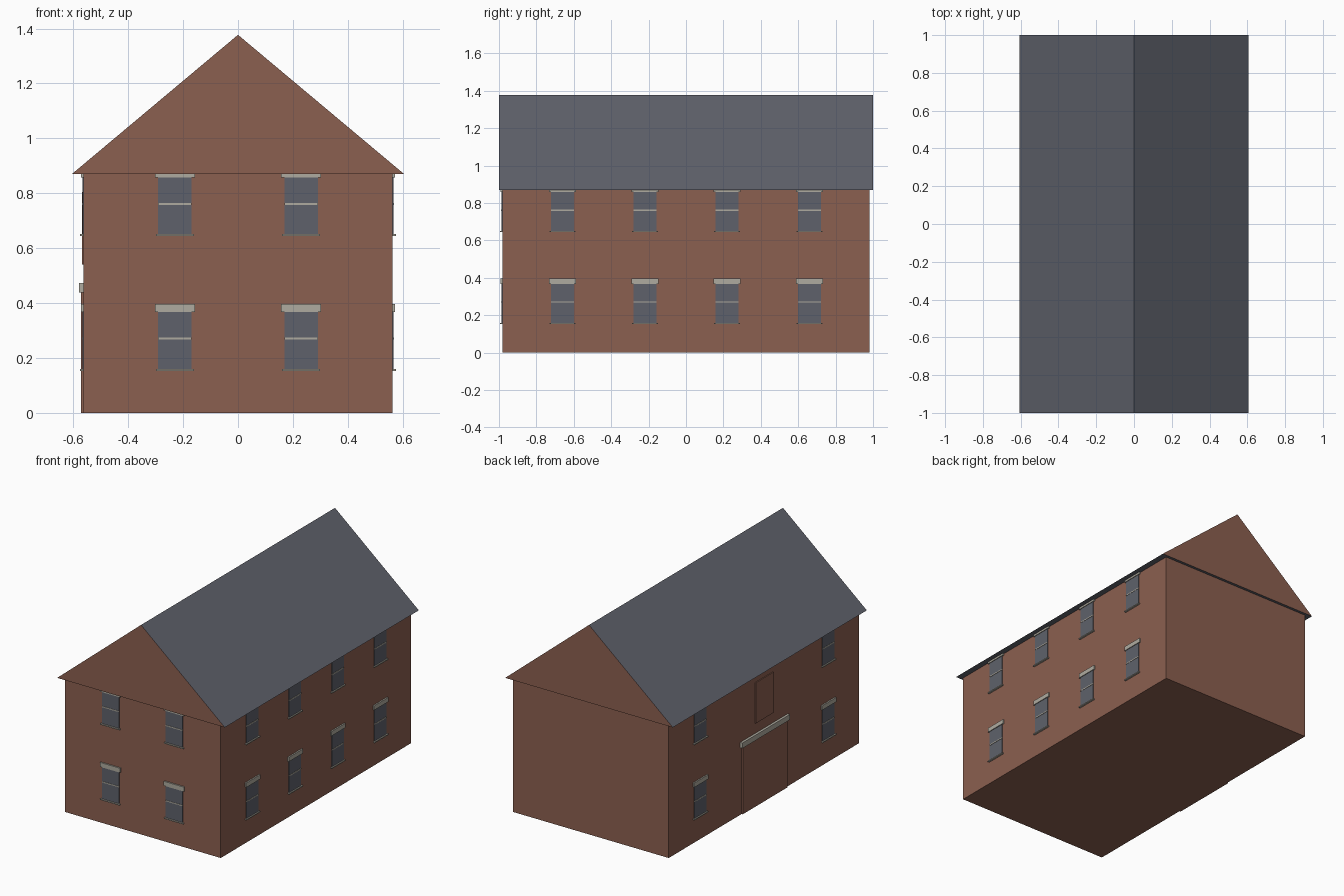
import bpy
import bmesh
from mathutils import Matrix, Vector
from math import radians

cube = bpy.data.objects.get("Cube")
if cube:
    bpy.data.objects.remove(cube, do_unlink=True)


def make_material(name, rgb):
    mat = bpy.data.materials.new(name)
    mat.use_nodes = True
    mat.diffuse_color = (*rgb, 1)
    mat.node_tree.nodes["Principled BSDF"].inputs["Base Color"].default_value = (*rgb, 1)
    return mat


BRICK = make_material("red brick", (0.26, 0.115, 0.08))
SLATE = make_material("roof slate", (0.115, 0.121, 0.148))
GLASS = make_material("window glass", (0.113, 0.121, 0.147))
STONE = make_material("pale stone", (0.43, 0.41, 0.35))

# Overall sizes
WALL_X, WALL_Y = 0.563, 0.982
EAVE_X, EAVE_Y, EAVE_Z, RIDGE_Z = 0.605, 1.0, 0.87, 1.377
STOREY = 0.491


def add_object(name, bm, *mats):
    bmesh.ops.recalc_face_normals(bm, faces=bm.faces)
    mesh = bpy.data.meshes.new(name)
    bm.to_mesh(mesh)
    bm.free()
    for mat in mats:
        mesh.materials.append(mat)
    obj = bpy.data.objects.new(name, mesh)
    bpy.context.collection.objects.link(obj)
    return obj


def box(name, mat, low, high, place=Matrix()):
    """Box between two corners, moved by a placement matrix."""
    low, high = Vector(low), Vector(high)
    bm = bmesh.new()
    bmesh.ops.create_cube(bm, size=1)
    for v in bm.verts:
        v.co = place @ ((low + high) / 2 + v.co * (high - low))
    return add_object(name, bm, mat)


def panel(name, mat, place, width, bottom, top, depth):
    """Plate lying on a wall; local -y points out of the wall."""
    return box(name, mat, (-width / 2, -depth, bottom), (width / 2, 0.01, top), place)


def window(name, place):
    panel(name + "_glass", GLASS, place, 0.123, 0.158, 0.368, 0.004)
    panel(name + "_glazing_bar", STONE, place, 0.123, 0.267, 0.274, 0.006)
    panel(name + "_sill", STONE, place, 0.139, 0.153, 0.160, 0.012)
    panel(name + "_lintel", STONE, place, 0.145, 0.367, 0.396, 0.009)


# Brick walls
box("walls", BRICK, (-WALL_X, -WALL_Y, 0), (WALL_X, WALL_Y, EAVE_Z + 0.01))

# Gabled roof: slate slopes and soffit, brick gable ends
bm = bmesh.new()
ends = [[bm.verts.new((x, y, z)) for x, z in
         ((-EAVE_X, EAVE_Z), (EAVE_X, EAVE_Z), (0, RIDGE_Z))]
        for y in (-EAVE_Y, EAVE_Y)]
for end in ends:
    bm.faces.new(end)
for i in range(3):
    j = (i + 1) % 3
    bm.faces.new((ends[0][i], ends[0][j], ends[1][j], ends[1][i]))
bm.normal_update()
for face in bm.faces:
    face.material_index = 1 if abs(face.normal.y) > 0.5 else 0
add_object("roof", bm, SLATE, BRICK)

# Wall placements: a wall's centre line, turned to face outwards
front = Matrix.Translation((0, -WALL_Y, 0))
right = Matrix.Translation((WALL_X, 0, 0)) @ Matrix.Rotation(radians(90), 4, "Z")
left = Matrix.Translation((-WALL_X, 0, 0)) @ Matrix.Rotation(radians(-90), 4, "Z")

# Two storeys of windows on three walls
layout = (("front_window", front, (-0.23, 0.23)),
          ("plus_x_window", right, (-0.66, -0.22, 0.22, 0.66)),
          ("minus_x_window", left, (-0.66, 0.66)))
for name, wall, offsets in layout:
    for floor, label in enumerate(("lower", "upper")):
        for number, offset in enumerate(offsets, 1):
            place = wall @ Matrix.Translation((offset, 0, floor * STOREY))
            window(f"{name}_{label}_{number}", place)

# Wide doorway with stone lintel and loft hatch above
panel("wide_door", BRICK, left, 0.46, 0, 0.44, 0.008)
panel("wide_door_lintel", STONE, left, 0.49, 0.438, 0.473, 0.016)
panel("loft_hatch", BRICK, left, 0.186, 0.54, 0.805, 0.006)
